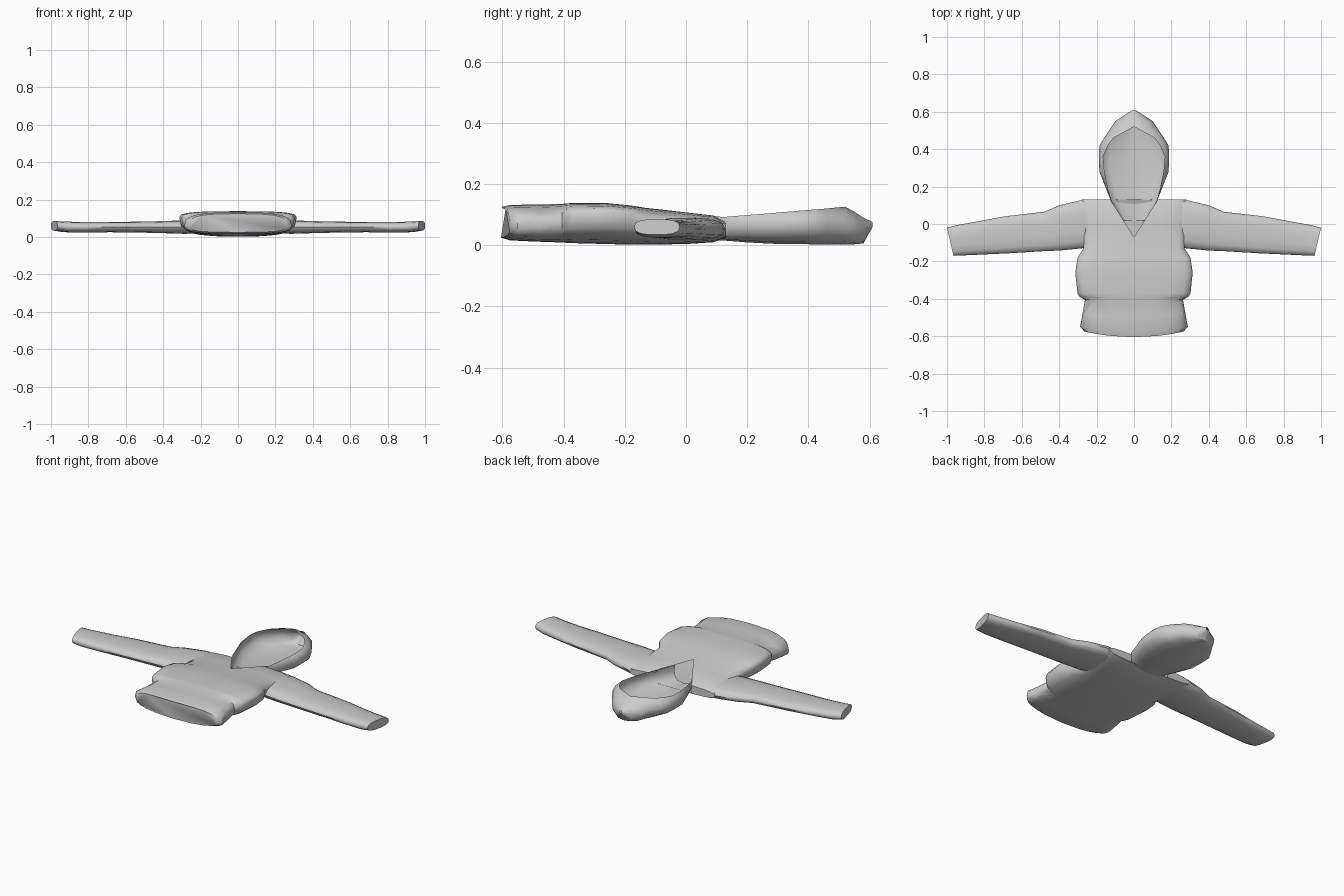
import bpy, bmesh, math
from mathutils import Vector

cube = bpy.data.objects.get("Cube")
if cube:
    bpy.data.objects.remove(cube)

fabric = bpy.data.materials.new("grey_fabric")
fabric.use_nodes = True
grey = (0.6, 0.6, 0.6, 1)
fabric.diffuse_color = grey
bsdf = fabric.node_tree.nodes["Principled BSDF"]
bsdf.inputs["Base Color"].default_value = grey
bsdf.inputs["Roughness"].default_value = 0.8


def finish(name, bm, angle=50):
    mesh = bpy.data.meshes.new(name)
    bm.to_mesh(mesh)
    bm.free()
    obj = bpy.data.objects.new(name, mesh)
    bpy.context.collection.objects.link(obj)
    mesh.materials.append(fabric)
    bpy.ops.object.select_all(action='DESELECT')
    obj.select_set(True)
    bpy.context.view_layer.objects.active = obj
    bpy.ops.object.shade_smooth_by_angle(angle=math.radians(angle))
    return obj


def loft(rings, closed=True, caps=True):
    bm = bmesh.new()
    rows = [[bm.verts.new(p) for p in ring] for ring in rings]
    n = len(rows[0])
    for a, b in zip(rows, rows[1:]):
        for i in range(n if closed else n - 1):
            j = (i + 1) % n
            bm.faces.new((a[i], a[j], b[j], b[i]))
    if caps:
        bm.faces.new(rows[0])
        bm.faces.new(rows[-1])
    bmesh.ops.remove_doubles(bm, verts=bm.verts, dist=0.0005)
    bmesh.ops.recalc_face_normals(bm, faces=bm.faces)
    return bm


def oval(half, low, mid, high, count=20, power=0.65):
    """Squarish oval as (across, height) pairs, widest at height mid."""
    pts = []
    for i in range(count):
        t = 2 * math.pi * i / count
        c, s = math.cos(t), math.sin(t)
        across = half * math.copysign(abs(c) ** power, c)
        h = abs(s) ** power
        pts.append((across, mid + h * ((high - mid) if s > 0 else (low - mid))))
    return pts


# Torso: y, half width, low, widest height, high
torso = [
    (-0.575, 0.265, 0.025, 0.06, 0.125), (-0.55, 0.288, 0.016, 0.06, 0.132),
    (-0.48, 0.275, 0.012, 0.06, 0.133), (-0.405, 0.262, 0.009, 0.07, 0.135),
    (-0.39, 0.29, 0.008, 0.095, 0.137), (-0.37, 0.302, 0.007, 0.10, 0.138),
    (-0.26, 0.314, 0.004, 0.105, 0.138), (-0.18, 0.302, 0.002, 0.10, 0.13),
    (-0.13, 0.27, 0.002, 0.07, 0.122), (0.0, 0.28, 0.004, 0.055, 0.108),
    (0.09, 0.29, 0.010, 0.055, 0.098), (0.13, 0.28, 0.025, 0.05, 0.075),
]
rings = []
for y, half, low, mid, high in torso:
    sag = 0.03 * max(0, (-y - 0.4) / 0.175)
    rings.append([(x, y - sag * (1 - (x / half) ** 2), z)
                  for x, z in oval(half, low, mid, high)])
bm = loft(rings)

# V neck: slice along both edges, then remove the upper cloth inside
tip = Vector((0, -0.07, 0))
for side in (1, -1):
    normal = Vector((side * 0.19, -0.12, 0))
    bmesh.ops.bisect_plane(bm, geom=bm.verts[:] + bm.edges[:] + bm.faces[:],
                           plane_co=tip, plane_no=normal)
hole = []
for f in bm.faces:
    c = f.calc_center_median()
    if abs(c.x) < (c.y - tip.y) * 0.12 / 0.19 and f.normal.z > -0.4:
        hole.append(f)
bmesh.ops.delete(bm, geom=hole, context='FACES')
finish("torso", bm)

# Sleeves: x, lower y, upper y, low, high, slant of the section
sleeve = [
    (0.14, -0.11, 0.115, 0.03, 0.08, 0), (0.28, -0.13, 0.128, 0.016, 0.09, 0),
    (0.40, -0.142, 0.10, 0.02, 0.086, 0), (0.48, -0.145, 0.065, 0.022, 0.083, 0),
    (0.68, -0.157, 0.042, 0.025, 0.081, 0.05), (0.82, -0.163, 0.015, 0.024, 0.08, 0.12),
    (0.93, -0.168, -0.006, 0.025, 0.083, 0.2), (0.9825, -0.17, -0.02, 0.034, 0.086, 0.233),
]
for label, side in (("left", 1), ("right", -1)):
    rings = []
    for x, y0, y1, low, high, slant in sleeve:
        rings.append([(side * (x + slant * d), (y0 + y1) / 2 + d, z) for d, z in
                      oval((y1 - y0) / 2, low, (low + high) / 2, high, 14, 0.75)])
    finish(label + "_sleeve", loft(rings))

# Hood: y, rim half width, rim height, outer half width, bottom
hood = [
    (0.02, 0.057, 0.105, 0.06, 0.012), (0.12, 0.12, 0.092, 0.122, 0.016),
    (0.19, 0.14, 0.098, 0.15, 0.010), (0.28, 0.158, 0.105, 0.185, 0.005),
    (0.36, 0.165, 0.112, 0.188, 0.004), (0.42, 0.14, 0.117, 0.185, 0.003),
    (0.46, 0.11, 0.120, 0.16, 0.003), (0.52, 0.0, 0.126, 0.12, 0.003),
    (0.55, 0.0, 0.110, 0.10, 0.003), (0.58, 0.0, 0.09, 0.055, 0.006),
    (0.61, 0.0, 0.07, 0.006, 0.06),
]
rings = []
for y, rim, top, outer, low in hood:
    mid = low + (top - low) * 0.6
    half = [(rim, top), ((rim + outer * 2) / 3, (top + mid) / 2 + 0.008), (outer, mid),
            (outer * 0.93, low + (mid - low) * 0.45), (outer * 0.68, low + (mid - low) * 0.1)]
    section = half + [(0, low)] + [(-x, z) for x, z in reversed(half)]
    rings.append([(x, y, z) for x, z in section])
finish("hood", loft(rings, closed=False, caps=False))
